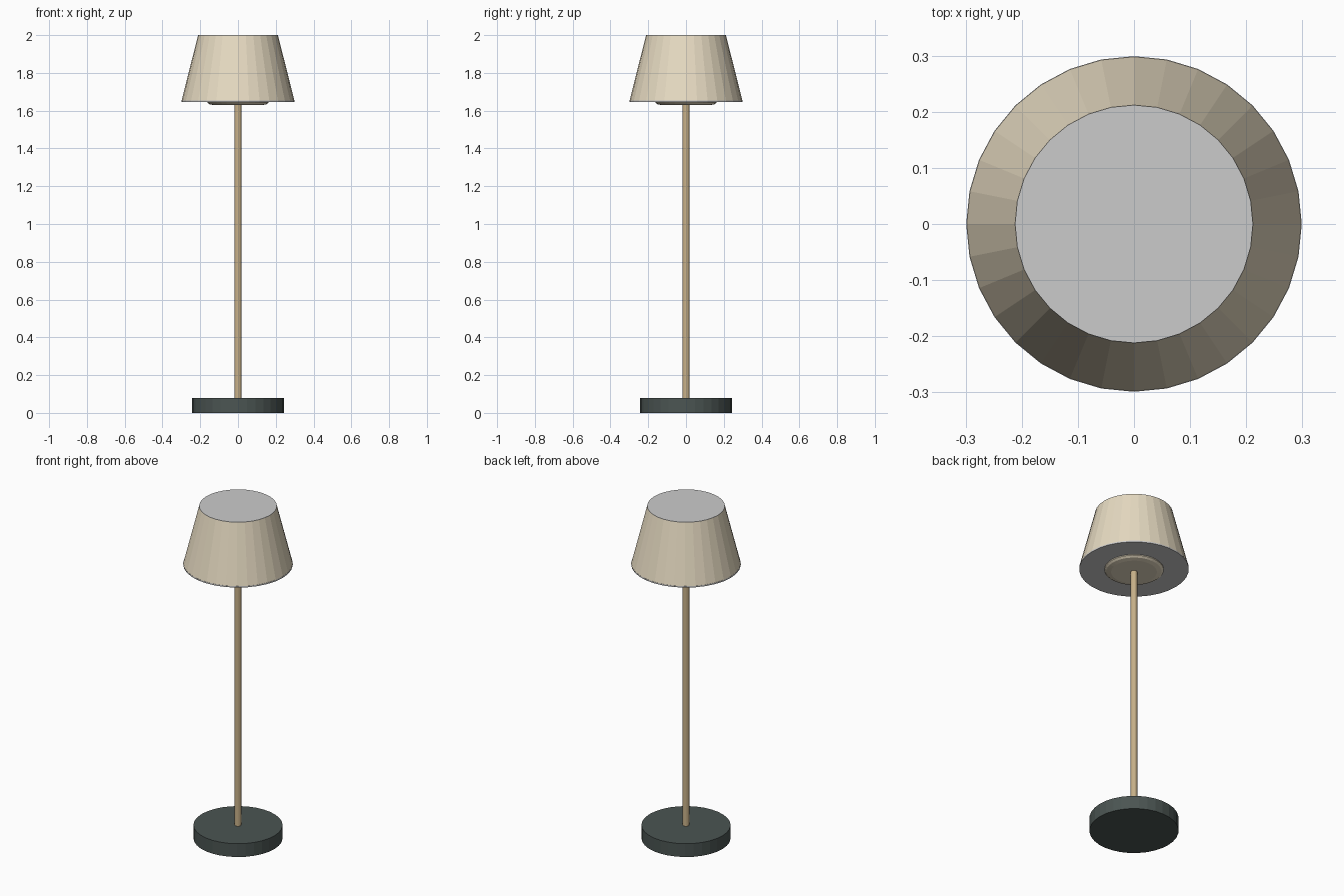
import bpy, bmesh, math

if "Cube" in bpy.data.objects:
    bpy.data.objects.remove(bpy.data.objects["Cube"])

N = 32


def material(name, rgb):
    m = bpy.data.materials.new(name)
    m.diffuse_color = (*rgb, 1)
    m.use_nodes = True
    m.node_tree.nodes["Principled BSDF"].inputs["Base Color"].default_value = m.diffuse_color
    return m


def lathe(name, profile, mat=None, sides=N):
    """Spin an (r, z) profile, listed bottom to top, around the z axis."""
    bm = bmesh.new()
    rings = []
    for r, z in profile:
        if r == 0:
            rings.append([bm.verts.new((0, 0, z))] * sides)
        else:
            rings.append([bm.verts.new((r * math.cos(2 * math.pi * i / sides),
                                        r * math.sin(2 * math.pi * i / sides), z))
                          for i in range(sides)])
    for a, b in zip(rings, rings[1:]):
        for i in range(sides):
            j = (i + 1) % sides
            bm.faces.new(list(dict.fromkeys((a[i], a[j], b[j], b[i]))))
    # close open ends with flat caps
    if profile[0][0]:
        bm.faces.new(rings[0][::-1])
    if profile[-1][0]:
        bm.faces.new(rings[-1])
    bmesh.ops.recalc_face_normals(bm, faces=bm.faces)
    mesh = bpy.data.meshes.new(name)
    bm.to_mesh(mesh)
    bm.free()
    ob = bpy.data.objects.new(name, mesh)
    bpy.context.collection.objects.link(ob)
    if mat:
        mesh.materials.append(mat)
    return ob


dark = material("dark_metal", (0.07, 0.09, 0.085))
brass = material("brass", (0.58, 0.44, 0.25))
linen = material("linen", (0.80, 0.71, 0.54))

# weighted base and pole
lathe("base", [(0.243, 0), (0.243, 0.08)], dark)
lathe("pole", [(0.018, 0.08), (0.018, 1.64)], brass, 16)

# tapered fabric shade
lathe("shade", [(0.298, 1.655), (0.212, 1.998)], linen)

# plain diffuser discs closing the shade
lathe("lower_diffuser", [(0.299, 1.647), (0.299, 1.655)])
lathe("upper_diffuser", [(0.212, 1.998), (0.212, 2.0)])

# shallow light bowl under the shade
lathe("light_bowl", [(0.125, 1.629), (0.15, 1.634), (0.162, 1.642), (0.162, 1.65)], linen)
